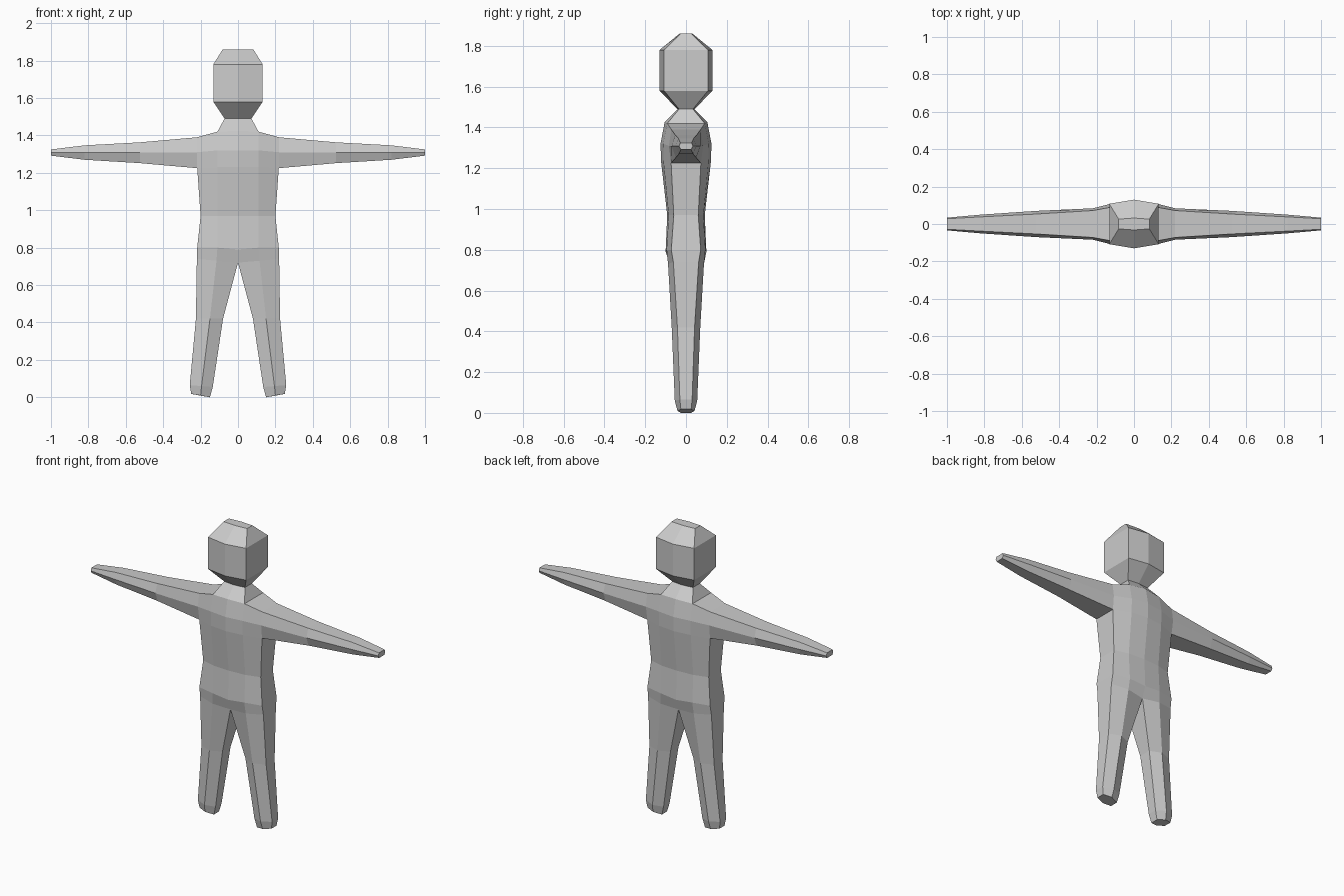
import bpy, bmesh

if "Cube" in bpy.data.objects:
    bpy.data.objects.remove(bpy.data.objects["Cube"])

grey = bpy.data.materials.new("light grey")
grey.diffuse_color = (0.6, 0.6, 0.6, 1)
grey.use_nodes = True
grey.node_tree.nodes["Principled BSDF"].inputs["Base Color"].default_value = grey.diffuse_color


def bridge(bm, a, b, skip=()):
    """Join two rings of equal length with quads, leaving out chosen sides."""
    n = len(a)
    for i in range(n):
        if i not in skip:
            j = (i + 1) % n
            bm.faces.new((a[i], a[j], b[j], b[i]))


def finish(bm, name):
    """Turn the half mesh into a mirrored, flat-shaded object."""
    me = bpy.data.meshes.new(name)
    bm.to_mesh(me)
    bm.free()
    me.materials.append(grey)
    ob = bpy.data.objects.new(name, me)
    bpy.context.collection.objects.link(ob)
    mirror = ob.modifiers.new("mirror", 'MIRROR')
    mirror.use_clip = True
    mirror.merge_threshold = 0.0005


# ---- body: half rings of inner, middle and outer points (x, y, z) front to back
def body_ring(bm, inner, middle, outer):
    pts = [inner, middle, outer]
    front = [bm.verts.new((x, -y, z)) for x, y, z in pts]
    back = [bm.verts.new((x, y, z)) for x, y, z in reversed(pts)]
    return front + back


bm = bmesh.new()
sole = body_ring(bm, (.15, .025, .0), (.20, .042, .01), (.25, .025, .018))
ankle = body_ring(bm, (.135, .03, .055), (.195, .055, .06), (.258, .03, .065))
knee = body_ring(bm, (.08, .04, .42), (.15, .07, .42), (.225, .042, .42))
crotch = body_ring(bm, (0, .075, .72), (.115, .088, .73), (.22, .062, .74))
hip = body_ring(bm, (0, .10, .79), (.11, .095, .80), (.218, .072, .80))
waist = body_ring(bm, (0, .092, .97), (.11, .085, .97), (.20, .06, .97))
ribs = body_ring(bm, (0, .122, 1.23), (.11, .11, 1.23), (.218, .073, 1.225))
chest = body_ring(bm, (0, .125, 1.32), (.11, .112, 1.32), (.22, .084, 1.31))
shoulder = body_ring(bm, (0, .105, 1.425), (.11, .092, 1.42), (.22, .072, 1.39))

# leg, open towards nothing: all six sides
bm.faces.new(sole[::-1])
for a, b in ((sole, ankle), (ankle, knee), (knee, crotch)):
    bridge(bm, a, b)
# torso: no centre wall, and no side wall where the arm joins
for a, b in ((crotch, hip), (hip, waist), (waist, ribs)):
    bridge(bm, a, b, skip=(5,))
for a, b in ((ribs, chest), (chest, shoulder)):
    bridge(bm, a, b, skip=(2, 5))
# shoulder top and neck
bm.faces.new((shoulder[1], shoulder[2], shoulder[3], shoulder[4]))
neck = [bm.verts.new(p) for p in ((0, -.042, 1.49), (.072, -.034, 1.49),
                                  (.072, .034, 1.49), (0, .042, 1.49))]
bridge(bm, [shoulder[i] for i in (0, 1, 4, 5)], neck, skip=(3,))

# arm: six-sided rings out to the hand
ring = [ribs[2], chest[2], shoulder[2], shoulder[3], chest[3], ribs[3]]
for x, low, high, y_low, y_mid, y_high in ((.525, 1.252, 1.363, .05, .07, .053),
                                           (.82, 1.27, 1.347, .035, .05, .038),
                                           (1.0, 1.292, 1.325, .025, .034, .028)):
    side = ((low, y_low), (1.308, y_mid), (high, y_high))
    new = [bm.verts.new((x, -y, z)) for z, y in side]
    new += [bm.verts.new((x, y, z)) for z, y in side[::-1]]
    bridge(bm, ring, new)
    ring = new
bm.faces.new(ring)
bmesh.ops.recalc_face_normals(bm, faces=bm.faces)
finish(bm, "body")

# ---- head: half rings given as half width, centre depth, corner depth, height
bm = bmesh.new()
ring = None
for x, yc, yk, z in ((.072, .042, .034, 1.49), (.132, .13, .108, 1.58),
                     (.132, .13, .108, 1.78), (.082, .032, .026, 1.86)):
    new = [bm.verts.new(p) for p in ((0, -yc, z), (x, -yk, z), (x, yk, z), (0, yc, z))]
    if ring:
        bridge(bm, ring, new, skip=(3,))
    ring = new
bm.faces.new(ring)
bmesh.ops.recalc_face_normals(bm, faces=bm.faces)
finish(bm, "head")
